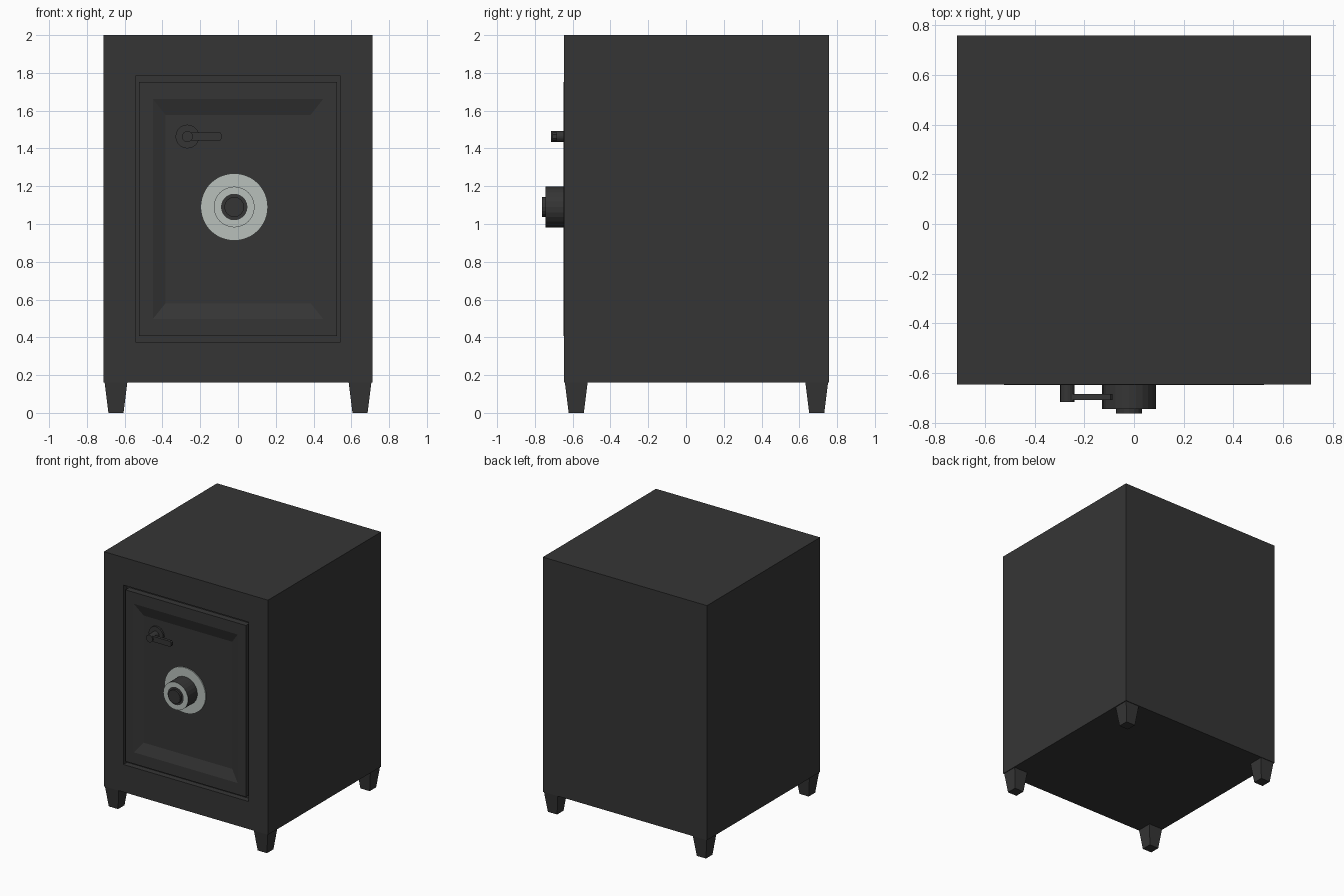
import bpy, bmesh, math

cube = bpy.data.objects.get("Cube")
if cube:
    bpy.data.objects.remove(cube, do_unlink=True)


def material(name, rgb):
    mat = bpy.data.materials.new(name)
    mat.use_nodes = True
    mat.diffuse_color = (*rgb, 1)
    mat.node_tree.nodes["Principled BSDF"].inputs["Base Color"].default_value = (*rgb, 1)
    return mat


CHARCOAL = material("charcoal_paint", (0.036, 0.036, 0.036))
SILVER = material("silver", (0.48, 0.53, 0.5))


def loft(name, rings, mats=(CHARCOAL,), silver_bands=()):
    """Skin a closed solid through rings of points, capping both ends."""
    bm = bmesh.new()
    loops = [[bm.verts.new(p) for p in ring] for ring in rings]
    for band, (a, b) in enumerate(zip(loops, loops[1:])):
        for i in range(len(a)):
            j = (i + 1) % len(a)
            face = bm.faces.new((a[i], a[j], b[j], b[i]))
            face.material_index = int(band in silver_bands)
    bm.faces.new(loops[0])
    bm.faces.new(loops[-1])
    bmesh.ops.recalc_face_normals(bm, faces=bm.faces)
    mesh = bpy.data.meshes.new(name)
    bm.to_mesh(mesh)
    bm.free()
    for mat in mats:
        mesh.materials.append(mat)
    obj = bpy.data.objects.new(name, mesh)
    bpy.context.collection.objects.link(obj)
    return obj


def upright(half_x, z0, z1, y):
    return [(-half_x, y, z0), (half_x, y, z0), (half_x, y, z1), (-half_x, y, z1)]


def flat(cx, cy, half, z):
    return [(cx + sx * half, cy + sy * half, z)
            for sx, sy in ((-1, -1), (1, -1), (1, 1), (-1, 1))]


def turned(name, x, z, profile, sides, **kwargs):
    """Turned part along y, from (radius, y) pairs."""
    steps = [math.tau * i / sides for i in range(sides)]
    rings = [[(x + r * math.cos(t), y, z + r * math.sin(t)) for t in steps]
             for r, y in profile]
    return loft(name, rings, **kwargs)


FRONT, BACK = -0.645, 0.757
FLOOR = -0.62

# Cabinet with a shallow door opening
loft("cabinet", [upright(0.712, 0.16, 2, BACK), upright(0.712, 0.16, 2, FRONT),
                 upright(0.542, 0.376, 1.783, FRONT), upright(0.542, 0.376, 1.783, -0.6)])

# Door with a sloped recessed panel
loft("door", [upright(0.523, 0.407, 1.752, -0.59), upright(0.523, 0.407, 1.752, -0.648),
              upright(0.451, 0.497, 1.662, -0.648), upright(0.384, 0.58, 1.577, FLOOR)])

# Tapered feet
for depth, cy in (("front", -0.581), ("back", 0.692)):
    for side, sx in (("left", 1), ("right", -1)):
        loft(f"{depth}_{side}_foot", [flat(sx * 0.646, cy, 0.06, 0.16),
                                      flat(sx * 0.646, cy, 0.04, 0)])

# Combination dial: backing plate, drum with a bright face ring, knob
DIAL = (-0.02, 1.09)
turned("dial_plate", *DIAL, [(0.178, FLOOR), (0.178, FLOOR - 0.008)], 48, mats=(SILVER,))
turned("dial_drum", *DIAL, [(0.108, FLOOR), (0.108, -0.744), (0.07, -0.744)], 24,
       mats=(CHARCOAL, SILVER), silver_bands=(1,))
turned("dial_knob", *DIAL, [(0.053, -0.74), (0.053, -0.762)], 16)

# Handle: rosette, hub and lever
HANDLE = (-0.268, 1.463)
turned("handle_rosette", *HANDLE, [(0.063, FLOOR), (0.063, FLOOR - 0.015)], 20)
turned("handle_hub", *HANDLE, [(0.029, FLOOR), (0.029, -0.716)], 16)
lever = [(-0.268, 1.442), (-0.095, 1.442), (-0.086, 1.453),
         (-0.086, 1.474), (-0.095, 1.485), (-0.268, 1.485)]
loft("handle_lever", [[(x, y, z) for x, z in lever] for y in (-0.684, -0.707)])
